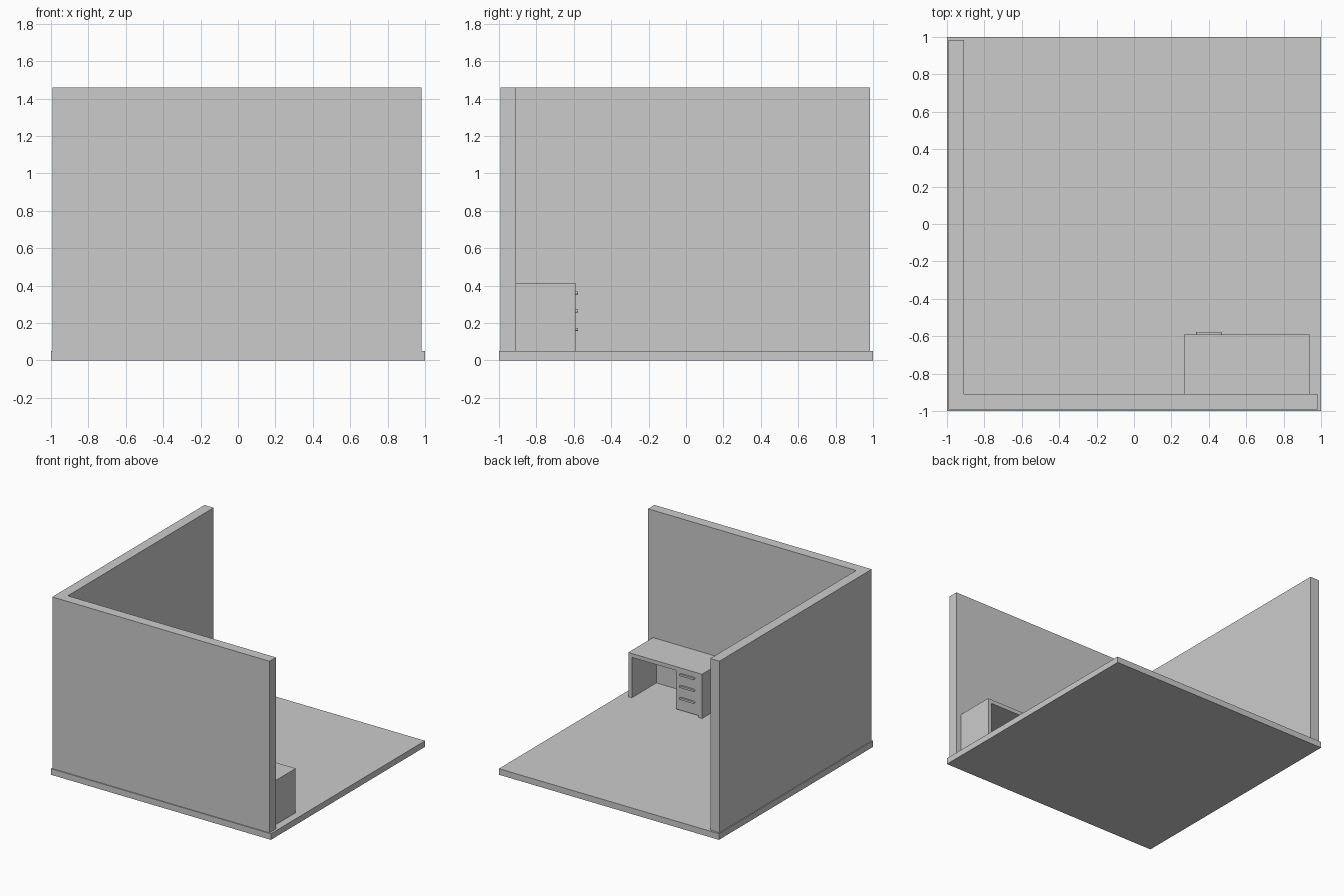
import bpy, bmesh, math

if "Cube" in bpy.data.objects:
    bpy.data.objects.remove(bpy.data.objects["Cube"])

grey = bpy.data.materials.new("plain grey")
grey.diffuse_color = (0.6, 0.6, 0.6, 1)
grey.use_nodes = True
grey.node_tree.nodes["Principled BSDF"].inputs["Base Color"].default_value = grey.diffuse_color


def finish(name, bm):
    bmesh.ops.recalc_face_normals(bm, faces=bm.faces)
    mesh = bpy.data.meshes.new(name)
    bm.to_mesh(mesh)
    bm.free()
    mesh.materials.append(grey)
    obj = bpy.data.objects.new(name, mesh)
    bpy.context.collection.objects.link(obj)
    return obj


def extrude_profile(name, points, direction):
    bm = bmesh.new()
    face = bm.faces.new([bm.verts.new(p) for p in points])
    new = bmesh.ops.extrude_face_region(bm, geom=[face], use_keep_orig=True)["geom"]
    verts = [v for v in new if isinstance(v, bmesh.types.BMVert)]
    bmesh.ops.translate(bm, verts=verts, vec=direction)
    return finish(name, bm)


def box(name, x0, x1, y0, y1, z0, z1):
    corners = [(x0, y0, z0), (x1, y0, z0), (x1, y1, z0), (x0, y1, z0)]
    return extrude_profile(name, corners, (0, 0, z1 - z0))


FLOOR, WALL_TOP = 0.05, 1.46
box("floor", -1, 1, -1, 1, 0, FLOOR)

# Two walls as one L-shaped extrusion
a, b = -0.993, -0.91
outline = [(a, a), (0.982, a), (0.982, b), (b, b), (b, 0.984), (a, 0.984)]
extrude_profile("corner_walls", [(x, y, FLOOR) for x, y in outline],
                (0, 0, WALL_TOP - FLOOR))

# Desk: one arch profile for the top and both side panels
l, r, top, t = 0.268, 0.938, 0.414, 0.032
back, front = -0.91, -0.59
arch = [(l, FLOOR), (l + t, FLOOR), (l + t, top - t), (r - t, top - t),
        (r - t, FLOOR), (r, FLOOR), (r, top), (l, top)]
extrude_profile("desk_frame", [(x, back, z) for x, z in arch], (0, front - back, 0))

# Drawer unit between the left panel and the knee space
box("drawer_unit", l + t, 0.505, back, front - 0.002, FLOOR + 0.015, top - t)

# Pill-shaped drawer handles
R = 0.008
for i, z in enumerate((0.166, 0.264, 0.361)):
    pill = []
    for cx, start in ((0.468 - R, -90), (0.332 + R, 90)):
        for k in range(7):
            ang = math.radians(start + 30 * k)
            pill.append((cx + R * math.cos(ang), front - 0.004, z + R * math.sin(ang)))
    extrude_profile(f"drawer_handle_{i + 1}", pill, (0, 0.017, 0))
